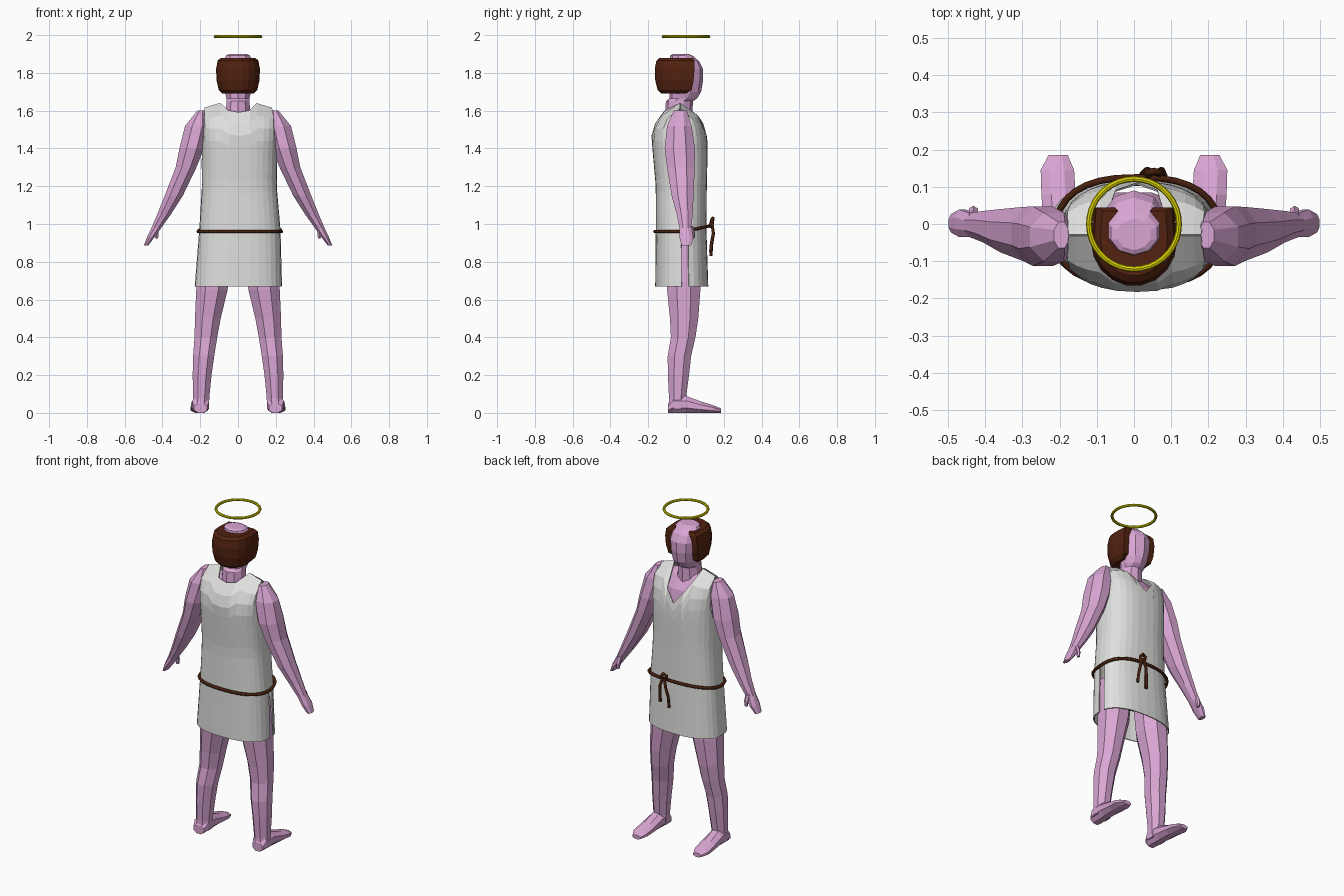
import bpy, bmesh, math
from mathutils import Vector

if "Cube" in bpy.data.objects:
    bpy.data.objects.remove(bpy.data.objects["Cube"])


def material(name, rgb):
    m = bpy.data.materials.new(name)
    m.diffuse_color = (*rgb, 1)
    m.use_nodes = True
    m.node_tree.nodes["Principled BSDF"].inputs["Base Color"].default_value = m.diffuse_color
    return m


SKIN = material("pink skin", (0.70, 0.38, 0.66))
CLOTH = material("pale cloth", (0.74, 0.74, 0.73))
HAIR = material("brown hair", (0.085, 0.016, 0.005))
ROPE = material("dark rope", (0.06, 0.014, 0.004))
GOLD = material("yellow gold", (0.72, 0.66, 0.0))


def finish(name, bm, mat):
    bmesh.ops.remove_doubles(bm, verts=bm.verts, dist=0.0005)
    bmesh.ops.recalc_face_normals(bm, faces=bm.faces)
    me = bpy.data.meshes.new(name)
    bm.to_mesh(me)
    bm.free()
    me.materials.append(mat)
    ob = bpy.data.objects.new(name, me)
    bpy.context.collection.objects.link(ob)
    return ob


def skin_rings(name, rings, mat):
    """Closed solid through rings of points."""
    bm = bmesh.new()
    vs = [[bm.verts.new(p) for p in r] for r in rings]
    n = len(vs[0])
    for a, b in zip(vs, vs[1:]):
        for i in range(n):
            j = (i + 1) % n
            bm.faces.new((a[i], a[j], b[j], b[i]))
    bm.faces.new(vs[0])
    bm.faces.new(vs[-1])
    return finish(name, bm, mat)


def loft(name, rows, mat, side=1, axis="z", n=8):
    """rows: centre x, y, z and two half sizes; rings lie across the axis."""
    k = 1 / math.cos(math.pi / n)
    rings = []
    for x, y, z, a, b in rows:
        ring = []
        for i in range(n):
            t = 2 * math.pi * (i + 0.5) / n
            u, v = a * k * math.cos(t), b * k * math.sin(t)
            p = (x + u, y + v, z) if axis == "z" else (x + u, y, max(0, z + v))
            ring.append((side * p[0], p[1], p[2]))
        rings.append(ring)
    return skin_rings(name, rings, mat)


def lerp_table(table, z):
    for a, b in zip(table, table[1:]):
        if z <= b[0]:
            f = max(0, (z - a[0]) / (b[0] - a[0]))
            return [p + (q - p) * f for p, q in zip(a[1:], b[1:])]
    return table[-1][1:]


# Torso and head
loft("torso", [(0, -.02, .82, .15, .09), (0, -.02, .95, .17, .10), (0, -.025, 1.15, .155, .10),
               (0, -.03, 1.4, .175, .115), (0, -.03, 1.52, .18, .09), (0, -.035, 1.59, .15, .05),
               (0, -.04, 1.61, .07, .04)], SKIN, n=12)
loft("head", [(0, -.04, 1.55, .07, .07), (0, -.035, 1.65, .06, .068), (0, -.015, 1.665, .06, .07),
              (0, -.004, 1.7, .07, .08), (0, 0, 1.76, .08, .086), (0, 0, 1.82, .085, .086),
              (0, -.008, 1.86, .08, .075), (0, -.025, 1.893, .062, .055),
              (0, -.028, 1.9, .045, .04)], SKIN, n=10)

# Limbs, mirrored left and right
for s, side in ((1, "right"), (-1, "left")):
    loft(side + "_arm", [(.195, -.03, 1.60, .02, .035), (.215, -.035, 1.52, .065, .065),
                         (.245, -.033, 1.4, .065, .08), (.275, -.027, 1.3, .055, .073),
                         (.34, -.018, 1.15, .048, .058), (.392, -.007, 1.05, .036, .042),
                         (.432, -.003, .98, .026, .032), (.462, .002, .93, .02, .037),
                         (.487, .002, .886, .012, .025)], SKIN, s)
    loft(side + "_thumb", [(.432, .02, .99, .012, .014), (.432, .034, .955, .012, .013),
                           (.43, .036, .922, .007, .008)], SKIN, s, n=6)
    loft(side + "_leg", [(.115, -.015, .9, .085, .09), (.138, -.012, .65, .083, .088),
                         (.16, -.01, .5, .068, .075), (.17, -.015, .4, .06, .065),
                         (.182, -.035, .3, .056, .062), (.19, -.04, .2, .05, .056),
                         (.195, -.045, .08, .043, .045), (.198, -.045, .02, .045, .048)], SKIN, s)
    loft(side + "_foot", [(.198, -.095, .025, .035, .025), (.198, -.07, .045, .045, .045),
                          (.2, 0, .045, .044, .045), (.203, .08, .03, .046, .03),
                          (.206, .145, .02, .045, .02), (.204, .185, .012, .026, .012)], SKIN, s, axis="y")

# Hair: a ring round the back of the head, leaving the crown and face bare
hair_rings = []
for z, k, end in ((1.69, .72, .0), (1.71, .88, .03), (1.76, .98, .04), (1.82, 1, .045),
                  (1.865, .93, .045), (1.88, .78, .035)):
    ring = []
    for i in range(12):
        t = math.radians(160 + 220 * i / 11)
        y = -.045 + .122 * k * math.sin(t)
        ring.append((.116 * k * math.cos(t), end if i in (0, 11) else y, z))
    hair_rings.append(ring)
skin_rings("hair", hair_rings, HAIR)

# Tunic: columns round the body, each cut off at the neckline, armhole or shoulder
SHAPE = [(.67, .228, .002, .115, -.16), (.97, .212, .01, .105, -.157), (1.2, .195, .007, .107, -.157),
         (1.4, .198, .008, .112, -.175), (1.47, .203, .008, .108, -.18), (1.55, .21, .006, .085, -.155),
         (1.61, .212, .004, .04, -.10), (1.64, .205, .002, -.03, -.031)]
COLS = 32
LEVELS = 14


def tunic_point(t, z, grow=0.0):
    w, ox, front, back = lerp_table(SHAPE, z)
    mid = (.6 * front + .4 * back) if z > 1.62 else (front + back) / 2
    c, s = math.cos(t), math.sin(t)
    x = ox + (w + grow) * math.copysign(abs(c) ** .8, c)
    half = (front - mid if s > 0 else mid - back) + grow
    y = mid + half * math.copysign(abs(s) ** .8, s)
    droop = max(0, z - 1.5) / .14 * max(0, abs(x) - .09) * .3
    return Vector((x, y, z - droop))


def column_top(t):
    c, s = abs(math.cos(t)), math.sin(t)
    if c > .99:
        return 1.34
    if c > .97:
        return 1.38
    if c > .9:
        return 1.46
    if c < .1:
        return 1.46 if s > 0 else 1.59
    if c < .25:
        return 1.53 if s > 0 else 1.60
    return 1.64


bm = bmesh.new()
grid = []
for i in range(COLS):
    t = 2 * math.pi * i / COLS
    top = column_top(t)
    zs = [.67 + .1 * j for j in range(4)]
    zs += [.97 + (top - .97) * j / (LEVELS - 4) for j in range(1, LEVELS - 3)]
    grid.append([bm.verts.new(tunic_point(t, z)) for z in zs])
for i in range(COLS):
    a, b = grid[i], grid[(i + 1) % COLS]
    for j in range(LEVELS - 1):
        if i == 0 and j < 3:  # open slit at the hip
            continue
        bm.faces.new((a[j], b[j], b[j + 1], a[j + 1]))
tunic = finish("tunic", bm, CLOTH)
mod = tunic.modifiers.new("cloth thickness", "SOLIDIFY")
mod.thickness = .006
mod.offset = 0


# Rope belt with a knot and two hanging tails
def rope(name, pts, radius, cyclic=False):
    cu = bpy.data.curves.new(name, "CURVE")
    cu.dimensions = "3D"
    cu.bevel_depth = radius
    cu.bevel_resolution = 1
    cu.use_fill_caps = True
    sp = cu.splines.new("POLY")
    sp.points.add(len(pts) - 1)
    for p, q in zip(sp.points, pts):
        p.co = (*q, 1)
    sp.use_cyclic_u = cyclic
    cu.materials.append(ROPE)
    bpy.context.collection.objects.link(bpy.data.objects.new(name, cu))


belt = []
for i in range(COLS):
    t = 2 * math.pi * i / COLS
    p = tunic_point(t, .96, .008)
    lift = max(0, math.sin(t))
    belt.append((p.x, p.y + .012 * lift, .96 + .03 * lift))
rope("belt", belt, .009, True)
rope("belt_loop", [(.04, .13, .99), (.035, .138, 1.02), (.055, .142, 1.03), (.07, .138, 1.01),
                   (.06, .135, .98)], .01)
rope("belt_tail_inner", [(.05, .138, 1.0), (.035, .145, .95), (.025, .135, .89), (.022, .132, .83)], .009)
rope("belt_tail_outer", [(.06, .138, 1.0), (.075, .145, .95), (.08, .135, .90), (.082, .13, .85)], .009)

# Halo
bpy.ops.mesh.primitive_torus_add(major_radius=.121, minor_radius=.008, major_segments=36,
                                 minor_segments=8, location=(0, 0, 1.992))
halo = bpy.context.object
halo.name = "halo"
halo.data.materials.append(GOLD)
bpy.ops.object.shade_smooth_by_angle()
